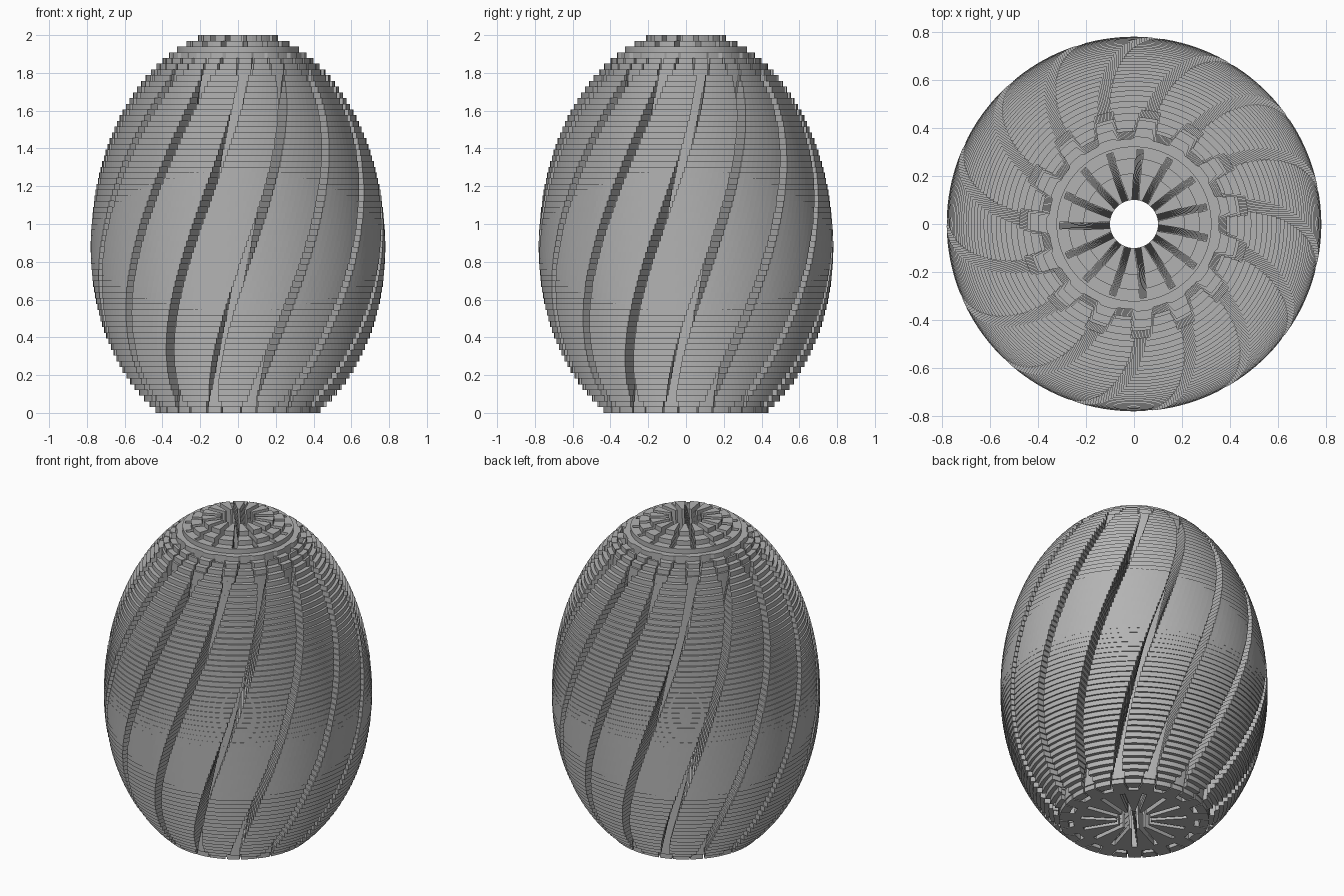
import bpy, bmesh, math

if "Cube" in bpy.data.objects:
    bpy.data.objects.remove(bpy.data.objects["Cube"])

LAYERS, COUNT = 66, 15
PITCH = math.tau / COUNT
HEIGHT = 2 / LAYERS
R_MAX, Z_WIDE = 0.78, 0.87
HOLE, SLOT_END = 0.1, 0.31
SLOT, GROOVE, GAP = 0.014, 0.025, 0.015    # half widths
R_LOW, R_HIGH = 0.37, 0.46                 # meander between core and staves

grey = bpy.data.materials.new("plain grey")
grey.use_nodes = True
grey.diffuse_color = (0.45, 0.45, 0.45, 1)
grey.node_tree.nodes["Principled BSDF"].inputs["Base Color"].default_value = grey.diffuse_color


def egg_radius(z):
    half = 1.158 if z > Z_WIDE else 1.032
    return R_MAX * math.sqrt(1 - ((z - Z_WIDE) / half) ** 2)


def twist(z):
    return math.radians(-90 - 41 + 25 * z) + PITCH / 2


def meander(t):
    k = min(1, max(0, (abs(t) - 0.2) / 0.1))
    return R_LOW + (R_HIGH - R_LOW) * k


def clear(r, t, half_width):
    """Angle at fraction t of the pitch, kept clear of the groove."""
    limit = PITCH / 2 - math.asin(half_width / r)
    return max(-limit, min(limit, t * PITCH))


def stave_outline(radius):
    """Outer stave with a tongue facing the core, as (r, angle) points."""
    if radius < R_LOW + GAP + 0.002:
        return []
    ramp = (radius - R_LOW - GAP) / (R_HIGH - R_LOW)
    end = 0.5 if ramp >= 1 else 0.2 + 0.1 * ramp
    steps = [0.1 * i for i in range(-3, 4) if abs(0.1 * i) < end - 0.001]
    ts = [-end] + steps + [end]
    inner = [(min(radius, meander(t) + GAP), t) for t in ts]
    arc = ts[::-1] if end == 0.5 else ts[-2:0:-1]
    outer = [(radius, t) for t in arc]
    return [(r, clear(r, t, GROOVE)) for r, t in inner + outer]


def core_outline(radius):
    """One slotted sector of the core, as (r, angle) points."""
    ts = [0.1 * i for i in range(-5, 6)]
    hub = [(HOLE, clear(HOLE, t, SLOT)) for t in (-0.5, 0, 0.5)]
    if radius <= SLOT_END + 0.002:
        ts = [-0.5, -0.2, 0, 0.2, 0.5]
        return hub + [(radius, clear(radius, t, SLOT)) for t in ts[::-1]]
    edge = clear(SLOT_END, 0.5, SLOT)
    rim = [(min(radius, meander(t) - GAP), t * PITCH) for t in ts[::-1]]
    half = PITCH / 2
    return (hub + [(SLOT_END, edge), (SLOT_END, half)] + rim
            + [(SLOT_END, -half), (SLOT_END, -edge)])


def add_prism(bm, outline, turn, z0, z1):
    rings = [[bm.verts.new((r * math.cos(a + turn), r * math.sin(a + turn), z))
              for r, a in outline] for z in (z0, z1)]
    low, high = rings
    bm.faces.new(low[::-1])
    bm.faces.new(high)
    for i in range(len(low)):
        j = (i + 1) % len(low)
        bm.faces.new((low[i], low[j], high[j], high[i]))


def build(name, outline_of):
    bm = bmesh.new()
    for layer in range(LAYERS):
        z0 = layer * HEIGHT
        mid = z0 + HEIGHT / 2
        outline = outline_of(egg_radius(mid))
        if outline:
            for k in range(COUNT):
                add_prism(bm, outline, twist(mid) + k * PITCH, z0, z0 + HEIGHT)
    bmesh.ops.recalc_face_normals(bm, faces=bm.faces)
    mesh = bpy.data.meshes.new(name)
    bm.to_mesh(mesh)
    bm.free()
    mesh.materials.append(grey)
    bpy.context.collection.objects.link(bpy.data.objects.new(name, mesh))


build("twisted_outer_staves", stave_outline)
build("slotted_core", core_outline)
